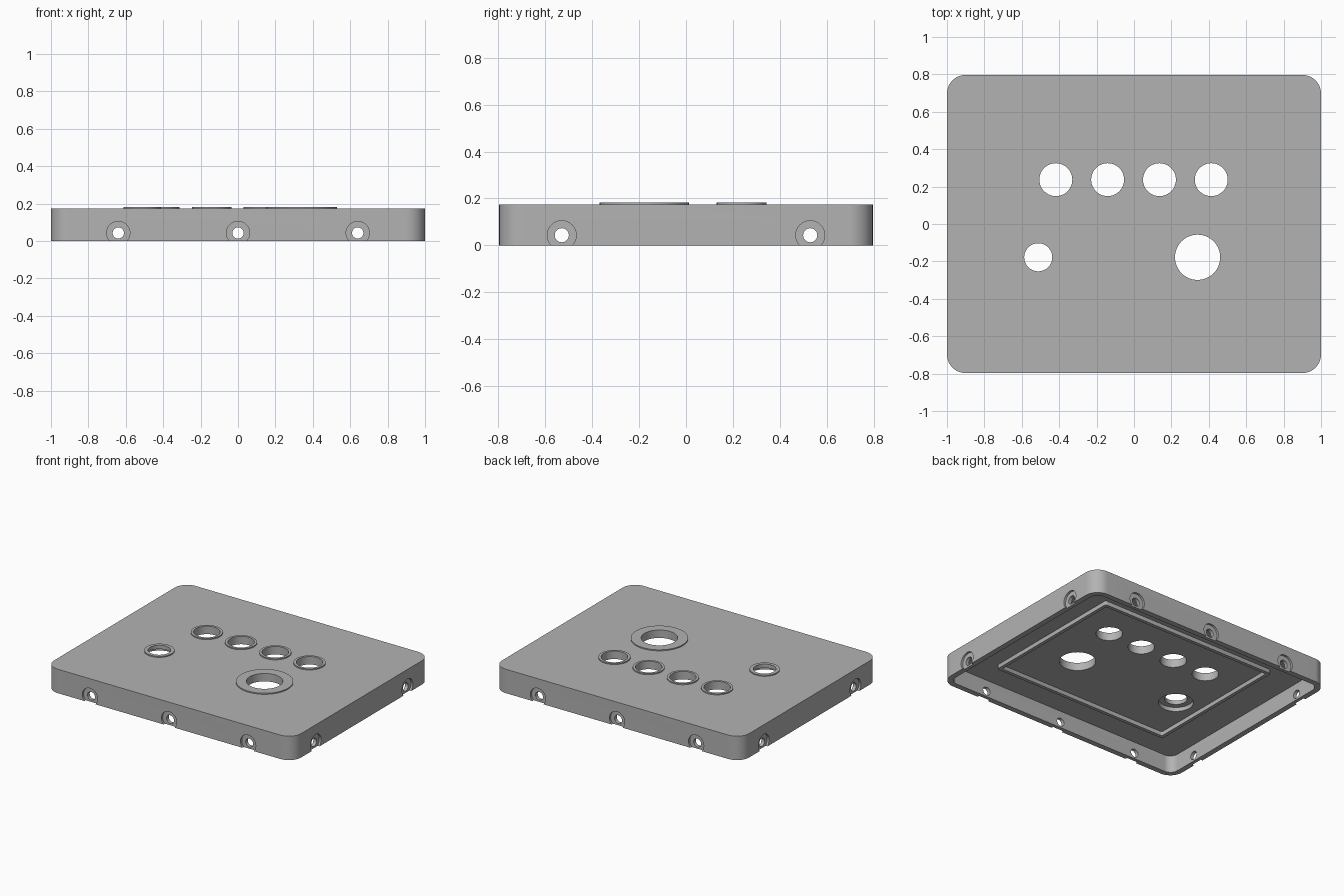
import bpy, bmesh, math
from mathutils import Matrix

if "Cube" in bpy.data.objects:
    bpy.data.objects.remove(bpy.data.objects["Cube"], do_unlink=True)

GREY = (0.45, 0.45, 0.45, 1)
grey = bpy.data.materials.new("plain_grey")
grey.use_nodes = True
grey.diffuse_color = GREY
grey.node_tree.nodes["Principled BSDF"].inputs["Base Color"].default_value = GREY

TOP, CEILING, RING_TOP = 0.175, 0.125, 0.183
HALF_X, HALF_Y, WALL = 1.0, 0.797, 0.04


def make_object(name, bm):
    bmesh.ops.recalc_face_normals(bm, faces=bm.faces)
    mesh = bpy.data.meshes.new(name)
    bm.to_mesh(mesh)
    bm.free()
    mesh.materials.append(grey)
    obj = bpy.data.objects.new(name, mesh)
    bpy.context.collection.objects.link(obj)
    return obj


def rounded_block(name, hx, hy, radius, z0, z1, steps=12):
    """Upright block with rounded vertical corners."""
    bm = bmesh.new()
    ring = []
    for k, (sx, sy) in enumerate([(1, 1), (-1, 1), (-1, -1), (1, -1)]):
        for i in range(steps + 1):
            a = math.pi / 2 * (k + i / steps)
            ring.append(bm.verts.new((sx * (hx - radius) + radius * math.cos(a),
                                      sy * (hy - radius) + radius * math.sin(a), z0)))
    face = bm.faces.new(ring)
    out = bmesh.ops.extrude_face_region(bm, geom=[face])
    top = [v for v in out["geom"] if isinstance(v, bmesh.types.BMVert)]
    bmesh.ops.translate(bm, verts=top, vec=(0, 0, z1 - z0))
    return make_object(name, bm)


def cylinder(name, radius, depth, centre, axis="Z"):
    turn = {"X": Matrix.Rotation(math.pi / 2, 4, "Y"),
            "Y": Matrix.Rotation(math.pi / 2, 4, "X"), "Z": Matrix()}[axis]
    bm = bmesh.new()
    bmesh.ops.create_cone(bm, cap_ends=True, segments=48, radius1=radius, radius2=radius,
                          depth=depth, matrix=Matrix.Translation(centre) @ turn)
    return make_object(name, bm)


def combine(target, tool, operation="DIFFERENCE"):
    mod = target.modifiers.new("combine", "BOOLEAN")
    mod.operation, mod.solver, mod.object = operation, "EXACT", tool
    bpy.context.view_layer.objects.active = target
    bpy.ops.object.modifier_apply(modifier=mod.name)
    bpy.data.objects.remove(tool, do_unlink=True)


# Hollow lid
lid = rounded_block("lid", HALF_X, HALF_Y, 0.1, 0, TOP)
combine(lid, rounded_block("cavity", HALF_X - WALL, HALF_Y - WALL, 0.06, -0.1, CEILING))

# Rectangular rib under the top
rib = rounded_block("rib", 0.715, 0.56, 0.015, CEILING - 0.03, CEILING + 0.01, 4)
combine(rib, rounded_block("rib_inside", 0.69, 0.535, 0.01, 0, TOP, 4))
combine(lid, rib, "UNION")

# Raised rings and button holes: x, y, ring radius, hole radius
buttons = [(x, 0.237, 0.106, 0.088) for x in (-0.418, -0.141, 0.136, 0.413)]
buttons += [(-0.512, -0.178, 0.1, 0.075), (0.34, -0.178, 0.19, 0.121)]
for x, y, ring, hole in buttons:
    combine(lid, cylinder("ring", ring, 0.04, (x, y, RING_TOP - 0.02)), "UNION")
    combine(lid, cylinder("hole", hole, 0.5, (x, y, TOP)))

# Recess under the small button
combine(lid, cylinder("small_recess", 0.116, 0.1, (-0.512, -0.178, CEILING - 0.02)))

# Screw holes with shallow outer recesses in the four walls
screws = [(x, s * HALF_Y, "Y") for x in (-0.64, 0, 0.64) for s in (-1, 1)]
screws += [(s * HALF_X, y, "X") for y in (-0.53, 0.53) for s in (-1, 1)]
for x, y, axis in screws:
    combine(lid, cylinder("screw_recess", 0.062, 0.03, (x, y, 0.043), axis))
    combine(lid, cylinder("screw_hole", 0.03, 0.3, (x, y, 0.043), axis))

# Smooth the round walls, keep the edges crisp
bpy.ops.object.select_all(action="DESELECT")
lid.select_set(True)
bpy.context.view_layer.objects.active = lid
bpy.ops.object.shade_smooth_by_angle(angle=math.radians(30))
